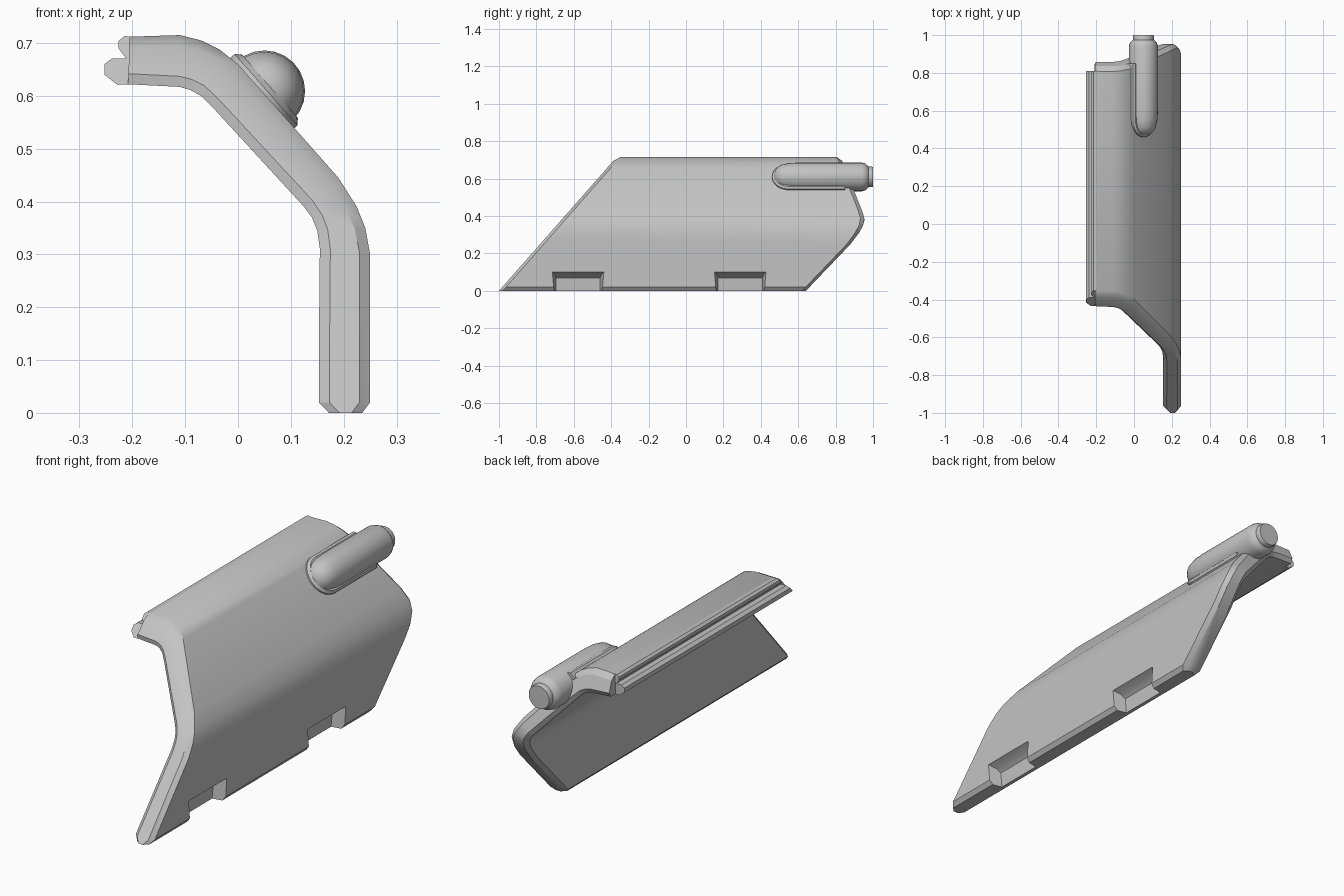
import bpy, bmesh, math
from mathutils import Vector

if "Cube" in bpy.data.objects:
    bpy.data.objects.remove(bpy.data.objects["Cube"])

grey = bpy.data.materials.new("plain_grey")
grey.use_nodes = True
grey.diffuse_color = (0.55, 0.55, 0.55, 1)
grey.node_tree.nodes["Principled BSDF"].inputs["Base Color"].default_value = grey.diffuse_color

CHAMFER = 0.02


def front_y(z):
    """Slanted front end of the plate."""
    return -1 + 0.88 * z


def rear_y(z):
    """Angled rear end of the plate with a rounded nose."""
    path = [(0, 0.64), (0.02, 0.66), (0.25, 0.88), (0.33, 0.94),
            (0.38, 0.955), (0.42, 0.945), (0.72, 0.825)]
    for (z0, a), (z1, b) in zip(path, path[1:]):
        if z <= z1:
            return a + (b - a) * (z - z0) / (z1 - z0)
    return path[-1][1]


def loft(name, rings):
    """Skin a list of equal rings and cap both ends."""
    bm = bmesh.new()
    loops = [[bm.verts.new(p) for p in ring] for ring in rings]
    n = len(loops[0])
    for a, b in zip(loops, loops[1:]):
        for i in range(n):
            j = (i + 1) % n
            bm.faces.new((a[i], a[j], b[j], b[i]))
    bm.faces.new(loops[0])
    bm.faces.new(loops[-1])
    bmesh.ops.recalc_face_normals(bm, faces=bm.faces)
    mesh = bpy.data.meshes.new(name)
    bm.to_mesh(mesh)
    bm.free()
    obj = bpy.data.objects.new(name, mesh)
    mesh.materials.append(grey)
    bpy.context.collection.objects.link(obj)
    return obj


def activate(obj):
    bpy.ops.object.select_all(action='DESELECT')
    obj.select_set(True)
    bpy.context.view_layer.objects.active = obj


def smooth(obj, angle=32):
    activate(obj)
    bpy.ops.object.shade_smooth_by_angle(angle=math.radians(angle))


# Bent plate: outer and inner points of each section, from the foot up
sections = [
    ((0.235, 0), (0.172, 0)),
    ((0.25, 0.02), (0.153, 0.02)),
    ((0.25, 0.25), (0.154, 0.25)),
    ((0.25, 0.30), (0.155, 0.31)),
    ((0.241, 0.35), (0.15, 0.345)),
    ((0.225, 0.39), (0.14, 0.37)),
    ((0.19, 0.445), (0.125, 0.39)),
    ((0.0, 0.66), (-0.045, 0.575)),
    ((-0.035, 0.688), (-0.07, 0.6)),
    ((-0.07, 0.705), (-0.09, 0.611)),
    ((-0.11, 0.715), (-0.11, 0.617)),
    ((-0.205, 0.712), (-0.208, 0.622)),
]


def plate_ring(outer, inner):
    """Eight-sided section with chamfered long edges."""
    o, i = Vector(outer), Vector(inner)
    step = (i - o).normalized() * CHAMFER
    across = [(o, CHAMFER), (o + step, 0), (i - step, 0), (i, CHAMFER)]
    front = [(p.x, front_y(p.y) + c, p.y) for p, c in across]
    rear = [(p.x, rear_y(p.y) - c, p.y) for p, c in reversed(across)]
    return front + rear


plate = loft("bent_plate", [plate_ring(o, i) for o, i in sections])

# Two scooped pockets along the foot, open at the bottom
pocket = [(0.3, 0.102, 0.14), (0.25, 0.102, 0.138), (0.215, 0.088, 0.125),
          (0.195, 0.07, 0.118), (0.185, -0.05, 0.118), (0.3, -0.05, 0.14)]
for y in (-0.577, 0.29):
    cutter = loft("pocket_cutter", [[(x, y + s * h, z) for x, z, h in pocket] for s in (-1, 1)])
    cutter.hide_render = True
    cut = plate.modifiers.new("pocket", 'BOOLEAN')
    cut.operation = 'DIFFERENCE'
    cut.solver = 'EXACT'
    cut.object = cutter
    activate(plate)
    bpy.ops.object.modifier_apply(modifier=cut.name)
    bpy.data.objects.remove(cutter)
smooth(plate)

# Grooved lip along the upper edge
lip_profile = [(-0.19, 0.712), (-0.215, 0.713), (-0.226, 0.704), (-0.226, 0.69),
               (-0.212, 0.671), (-0.238, 0.671), (-0.253, 0.66), (-0.253, 0.64),
               (-0.228, 0.621), (-0.19, 0.622)]
lip = loft("grooved_lip", [
    [(x, front_y(z) + CHAMFER, z) for x, z in lip_profile],
    [(x, 0.81, z) for x, z in lip_profile]])

# Rounded rod: radius along its length, turned around the y axis
AXIS = Vector((0.05, 0, 0.609))
rod_profile = [(0.47, 0.015), (0.475, 0.032), (0.487, 0.05), (0.51, 0.065),
               (0.55, 0.074), (0.6, 0.077), (0.94, 0.077), (0.958, 0.072),
               (0.972, 0.06), (0.975, 0.055), (0.995, 0.055), (1.0, 0.052)]
SIDES = 24
rod = loft("rounded_rod", [
    [(AXIS.x + r * math.cos(k * math.tau / SIDES), y,
      AXIS.z + r * math.sin(k * math.tau / SIDES)) for k in range(SIDES)]
    for y, r in rod_profile])
smooth(rod)

# Thin collar where the rod meets the slope, round at the front
along = Vector((0.66, 0, -0.75)).normalized()
normal = Vector((0.75, 0, 0.66)).normalized()


def collar_ring(width, height):
    base = AXIS + normal * height
    arc = [(math.cos(a), math.sin(a)) for a in (math.pi * k / 12 for k in range(13))]
    pts = [base + along * width * c + Vector((0, 0.55 - width * s, 0)) for c, s in arc]
    return pts + [base - along * width + Vector((0, 0.85, 0)),
                  base + along * width + Vector((0, 0.85, 0))]


collar = loft("rod_collar", [collar_ring(0.09, -0.03), collar_ring(0.09, 0.004),
                             collar_ring(0.08, 0.014)])
smooth(collar)
